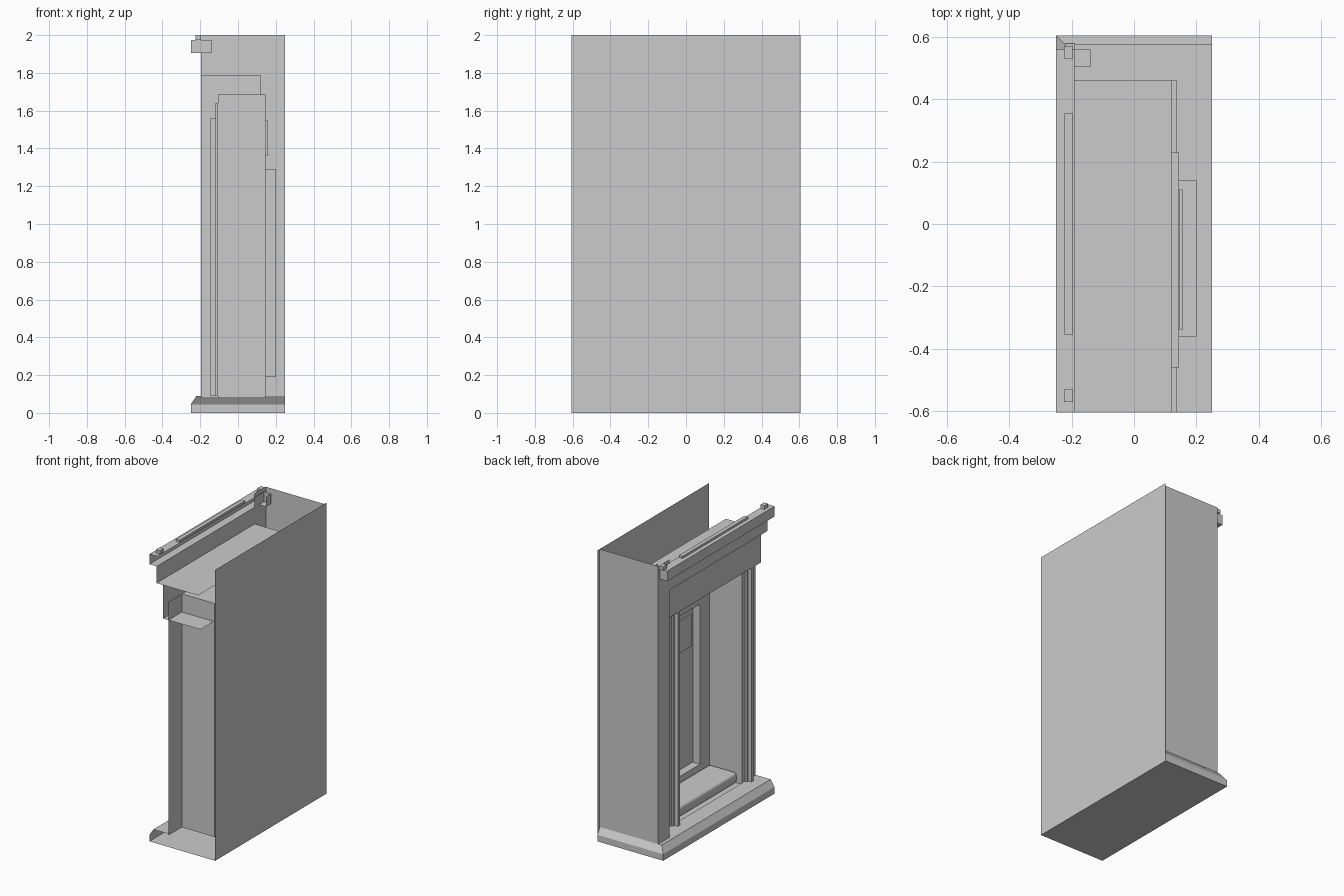
import bpy, bmesh

if "Cube" in bpy.data.objects:
    bpy.data.objects.remove(bpy.data.objects["Cube"])


def mesh(name, faces):
    """Build one object from a list of polygons."""
    bm = bmesh.new()
    for f in faces:
        bm.faces.new([bm.verts.new(p) for p in f])
    bmesh.ops.remove_doubles(bm, verts=bm.verts, dist=0.0005)
    me = bpy.data.meshes.new(name)
    bm.to_mesh(me)
    bm.free()
    ob = bpy.data.objects.new(name, me)
    bpy.context.collection.objects.link(ob)
    return ob


def px(x, y0, y1, z0, z1):
    return [(x, y1, z0), (x, y0, z0), (x, y0, z1), (x, y1, z1)]


def py(y, x0, x1, z0, z1):
    return [(x0, y, z0), (x1, y, z0), (x1, y, z1), (x0, y, z1)]


def pz(z, x0, x1, y0, y1):
    return [(x0, y0, z), (x1, y0, z), (x1, y1, z), (x0, y1, z)]


def strip(profile, y0, y1):
    """Run an open x-z profile along y."""
    return [[(a[0], y0, a[1]), (a[0], y1, a[1]), (b[0], y1, b[1]), (b[0], y0, b[1])]
            for a, b in zip(profile, profile[1:])]


def holed_x(x, outer, inner):
    """Rectangle in the y-z plane with a rectangular hole."""
    a0, a1, c0, c1 = outer
    b0, b1, d0, d1 = inner
    return [px(x, a0, b0, c0, c1), px(x, b1, a1, c0, c1),
            px(x, b0, b1, c0, d0), px(x, b0, b1, d1, c1)]


def box(name, x0, x1, y0, y1, z0, z1, bevel=0):
    ob = mesh(name, [px(x0, y0, y1, z0, z1), px(x1, y0, y1, z0, z1)[::-1],
                     py(y0, x0, x1, z0, z1), py(y1, x0, x1, z0, z1)[::-1],
                     pz(z0, x0, x1, y0, y1)[::-1], pz(z1, x0, x1, y0, y1)])
    if bevel:
        m = ob.modifiers.new("bevel", 'BEVEL')
        m.width, m.segments = bevel, 3
    return ob


E = 0.605        # half width
MID = -0.115     # centre line of the doorway
N0, N1 = -0.46, 0.23   # niche sides

# Outer shell: back, side and bottom, open at the top and near end
mesh("back_wall", [px(0.25, -E, E, 0, 2)[::-1]])
mesh("side_wall", [py(0.58, -0.195, 0.25, 0.09, 2)[::-1]])
mesh("bottom", [pz(0, -0.25, 0.25, -E, E)[::-1]])

# Base moulding mitred round the corner
faces = []
prof = [(0, 0), (0, 0.045), (0.027, 0.085), (0.03, 0.09)]
for (d, z), (e, w) in zip(prof, prof[1:]):
    a = [(-0.25 + d, -E, z), (-0.25 + d, E - d, z), (0.25, E - d, z)]
    b = [(-0.25 + e, -E, w), (-0.25 + e, E - e, w), (0.25, E - e, w)]
    faces += [[a[i], b[i], b[i + 1], a[i + 1]] for i in (0, 1)]
faces.append(pz(0.09, -0.22, -0.105, -E, 0.46))
faces.append(pz(0.09, -0.22, -0.19, 0.46, 0.578))
mesh("base_moulding", faces)

# Tall corner pier beside the recess
mesh("corner_pier", [px(-0.195, 0.46, 0.58, 0.09, 2),
                     py(0.46, -0.195, 0.12, 0.08, 1.79)])

# Cornice and frieze profile running along the facade
mesh("cornice", strip([(-0.19, 1.975), (-0.25, 1.975), (-0.25, 1.905),
                       (-0.195, 1.905)], -E, 0.56)
     + [py(0.56, -0.25, -0.14, 1.905, 1.975), px(-0.14, 0.505, 0.56, 1.905, 1.975),
        pz(1.905, -0.25, -0.14, 0.505, 0.56)])
mesh("frieze", strip([(-0.195, 1.905), (-0.195, 1.79), (-0.145, 1.79),
                      (-0.145, 1.56), (0.137, 1.56)], -E, 0.46))
mesh("recess_lid", [pz(1.79, -0.145, 0.12, -E, 0.46)])
box("cornice_strip", -0.222, -0.195, -0.355, 0.355, 1.975, 1.99)
for s in (-1, 1):
    box("cornice_end_block", -0.225, -0.195, s * 0.55 - 0.02, s * 0.55 + 0.02, 1.975, 2.0)

# Door piers and their stepped trims either side of the niche
for s in (-1, 1):
    def across(a, b):
        return sorted((MID + s * a, MID + s * b))
    outer = -E if s < 0 else 0.46
    lo, hi = sorted((outer, MID + s * 0.345))
    mesh("door_pier", [px(-0.105, lo, hi, 0.08, 1.685)])
    box("pier_trim_inner", -0.12, -0.105, *across(0.375, 0.425), 0.09, 1.64)
    box("pier_trim_outer", -0.145, -0.105, *across(0.388, 0.41), 0.09, 1.56)

# Niche: sides, ceiling, floor and a back with a sunken door panel
R = (-0.36, 0.14, 0.19, 1.29)
mesh("niche", [py(N0, -0.105, 0.145, 0.08, 1.685), py(N1, -0.105, 0.145, 0.08, 1.685),
               pz(1.685, -0.105, 0.145, N0, N1), pz(0.08, -0.105, 0.145, N0, N1)]
     + holed_x(0.145, (N0, N1, 0.08, 1.685), R))
mesh("door_recess", [px(0.2, *R),
                     py(R[0], 0.145, 0.2, R[2], R[3]), py(R[1], 0.145, 0.2, R[2], R[3]),
                     pz(R[2], 0.145, 0.2, R[0], R[1]), pz(R[3], 0.145, 0.2, R[0], R[1])])
box("door_plate", 0.19, 0.199, -0.33, -0.1, 1.0, 1.22)
box("upper_panel", 0.146, 0.155, -0.34, 0.11, 1.36, 1.55)
box("threshold", -0.07, 0.145, N0, N1, 0.08, 0.155, 0.02)
